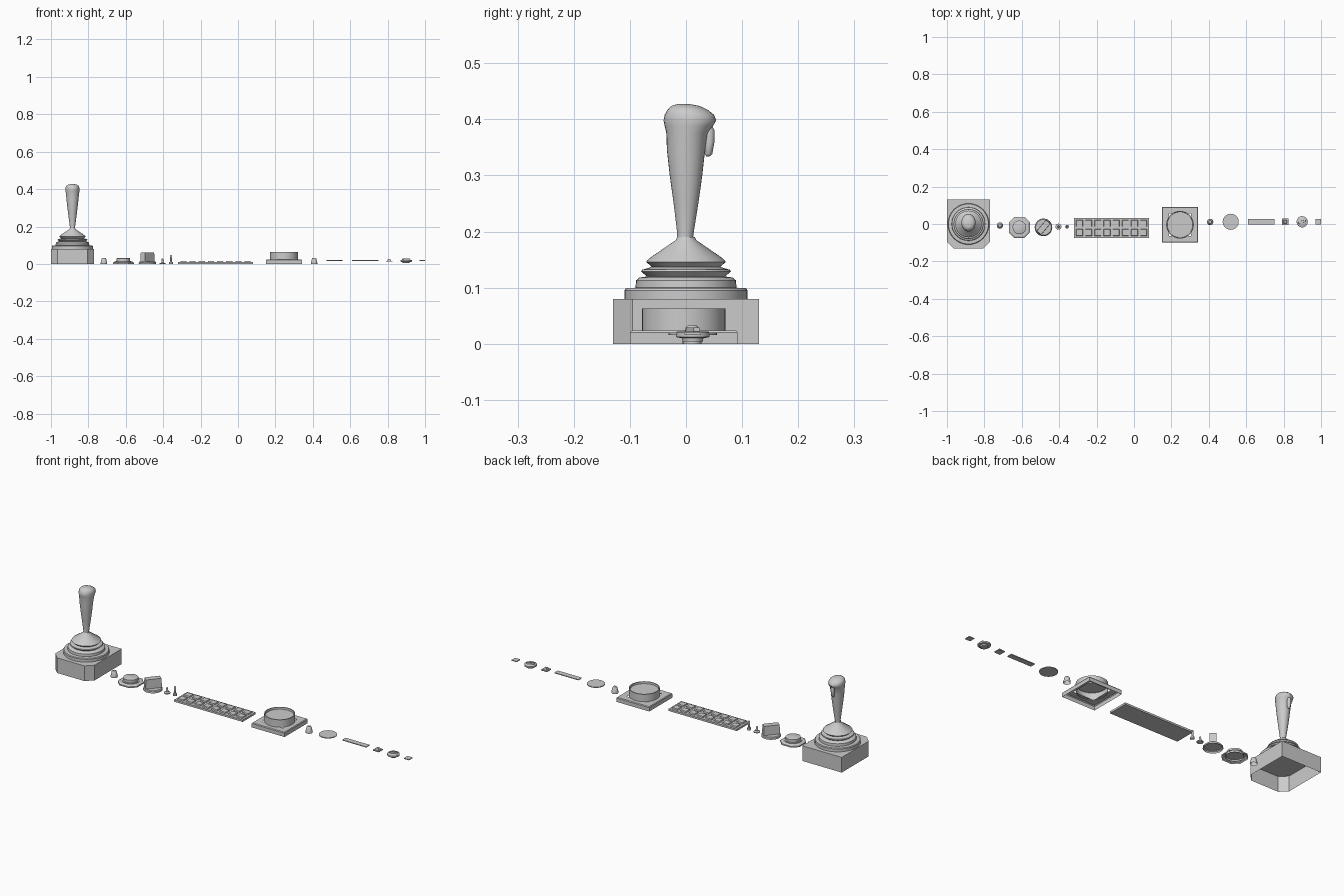
import bpy, bmesh
from math import cos, sin, pi, radians
from mathutils import Matrix


def skin(name, rings, cap_top=True, cap_bottom=False, smooth=None):
    """Bridge a stack of equal-length point rings into a shell."""
    bm = bmesh.new()
    loops = [[bm.verts.new(p) for p in ring] for ring in rings]
    n = len(loops[0])
    for a, b in zip(loops, loops[1:]):
        for i in range(n):
            j = (i + 1) % n
            bm.faces.new((a[i], a[j], b[j], b[i]))
    if cap_top:
        bm.faces.new(loops[-1])
    if cap_bottom:
        bm.faces.new(loops[0][::-1])
    mesh = bpy.data.meshes.new(name)
    bm.to_mesh(mesh)
    bm.free()
    ob = bpy.data.objects.new(name, mesh)
    bpy.context.collection.objects.link(ob)
    if smooth:
        bpy.ops.object.select_all(action='DESELECT')
        bpy.context.view_layer.objects.active = ob
        ob.select_set(True)
        bpy.ops.object.shade_smooth_by_angle(angle=radians(smooth))
    return ob


def ellipse(x, y, z, rx, ry, n):
    return [(x + rx * cos(2 * pi * i / n), y + ry * sin(2 * pi * i / n), z) for i in range(n)]


def lathe(name, x, y, profile, n=32, closed=False):
    """Turned part from (radius, z) points, open below unless closed."""
    return skin(name, [ellipse(x, y, z, r, r, n) for r, z in profile],
                cap_bottom=closed, smooth=35)


def rect(x, y, z, hx, hy, turn=0):
    c, s = cos(turn), sin(turn)
    return [(x + c * a * hx - s * b * hy, y + s * a * hx + c * b * hy, z)
            for a, b in ((-1, -1), (1, -1), (1, 1), (-1, 1))]


def block(name, x, y, z0, z1, hx, hy, taper=1.0, turn=0, closed=True):
    return skin(name, [rect(x, y, z0, hx, hy, turn),
                       rect(x, y, z1, hx * taper, hy * taper, turn)], cap_bottom=closed)


# Joystick base: hollow box with clipped front corners
JX, HX, HY, C = -0.885, 0.115, 0.13, 0.035
outline = [(-HX + C, -HY), (HX - C, -HY), (HX, -HY + C), (HX, HY), (-HX, HY), (-HX, -HY + C)]
skin("joystick_base", [[(JX + a, b, z) for a, b in outline] for z in (0, 0.08)])

# Collar and rubber bellows
lathe("joystick_bellows", JX, 0, [
    (0.11, 0.08), (0.11, 0.095), (0.107, 0.099), (0.09, 0.1), (0.089, 0.113), (0.083, 0.118),
    (0.07, 0.12), (0.08, 0.129), (0.078, 0.132), (0.061, 0.137), (0.071, 0.146),
    (0.066, 0.152), (0.018, 0.185), (0.016, 0.19)], 40)

# Grip: elliptical sections leaning back at the head (z, centre y, x radius, y radius)
grip = [(0.183, -0.002, 0.014, 0.014), (0.2, -0.001, 0.014, 0.015), (0.25, 0, 0.021, 0.022),
        (0.3, 0, 0.027, 0.029), (0.345, 0, 0.032, 0.034), (0.375, 0.002, 0.035, 0.037),
        (0.388, 0.005, 0.037, 0.043), (0.398, 0.007, 0.038, 0.047), (0.408, 0.006, 0.037, 0.044),
        (0.417, 0.003, 0.033, 0.036), (0.424, -0.001, 0.023, 0.025), (0.427, -0.004, 0.01, 0.012)]
skin("joystick_grip", [ellipse(JX, cy, z, rx, ry, 28) for z, cy, rx, ry in grip], smooth=50)

# Trigger on the back of the grip
trigger = [(0.334, 0.039, 0.004, 0.003), (0.338, 0.040, 0.008, 0.007), (0.36, 0.042, 0.009, 0.009),
           (0.38, 0.042, 0.009, 0.009), (0.39, 0.04, 0.008, 0.006)]
skin("trigger", [ellipse(JX, cy, z, rx, ry, 14) for z, cy, rx, ry in trigger],
     cap_bottom=True, smooth=50)

# Thimble-shaped caps
for name, x, y in (("cap_left", -0.717, -0.008), ("cap_right", 0.407, 0.011)):
    lathe(name, x, y, [(0.017, 0), (0.017, 0.006), (0.012, 0.028), (0.008, 0.033)], 20)

# Push button on an eight-sided plate
BX, BY, H, K = -0.613, -0.018, 0.056, 0.028
corner = [(H, -K), (H, K), (K, H), (-K, H), (-H, K), (-H, -K), (-K, -H), (K, -H)]
skin("button_plate", [[(BX + a * s, BY + b * s, z) for a, b in corner]
                      for s, z in ((1, 0), (1, 0.007), (0.85, 0.012))])
lathe("push_button", BX, BY, [(0.042, 0.004), (0.042, 0.015), (0.036, 0.016),
                              (0.036, 0.03), (0.032, 0.032)])

# Large rotary knob with a diagonal blade
lathe("rotary_skirt", -0.484, -0.018, [(0.047, 0), (0.046, 0.008), (0.042, 0.012)])
block("rotary_blade", -0.484, -0.018, 0.01, 0.06, 0.041, 0.016, 0.93, radians(50), False)

# Small toggles
lathe("short_toggle", -0.404, -0.014, [(0.016, 0), (0.016, 0.004), (0.006, 0.007),
                                       (0.005, 0.025), (0.003, 0.03)], 16)
lathe("tall_toggle", -0.358, -0.014, [(0.01, 0), (0.01, 0.01), (0.004, 0.012),
                                      (0.006, 0.042), (0.003, 0.047)], 16)

# Key panel with two rows of keys
PX, PY = -0.12, -0.021
block("key_panel", PX, PY, 0, 0.01, 0.2, 0.054)
for row in range(2):
    for col in range(8):
        block("panel_key", PX + (col - 3.5) * 0.049, PY + (row - 0.5) * 0.049,
              0.009, 0.016, 0.018, 0.018, 0.88, closed=False)

# Round gauge housing on a square frame, hollow below
GX, GY = 0.246, -0.004
skin("gauge_frame", [rect(GX, GY, z, h, h) for z, h in
                     ((0, 0.096), (0.02, 0.096), (0.024, 0.093), (0.024, 0.06))],
     cap_top=False)
lathe("gauge_drum", GX, GY, [(0.074, 0.022), (0.074, 0.063), (0.069, 0.063), (0.068, 0.053)], 40)

# Thin disc and strip
lathe("flat_disc", 0.517, 0.012, [(0.043, 0.016), (0.043, 0.02)], closed=True)
block("flat_strip", 0.68, 0.012, 0.016, 0.02, 0.07, 0.014)

# Small square key
block("small_key_plate", 0.808, 0.012, 0.012, 0.017, 0.017, 0.017)
block("small_key_top", 0.808, 0.012, 0.016, 0.026, 0.011, 0.011, 0.6)

# Small dial with a grip bar
lathe("dial", 0.899, 0.012, [(0.018, 0.004), (0.019, 0.01), (0.03, 0.012), (0.03, 0.02),
                             (0.027, 0.022)], closed=True)
block("dial_bar", 0.899, 0.012, 0.02, 0.029, 0.022, 0.006, 0.9, radians(20))

# End tile
block("end_tile", 0.985, 0.012, 0.016, 0.02, 0.015, 0.015)
